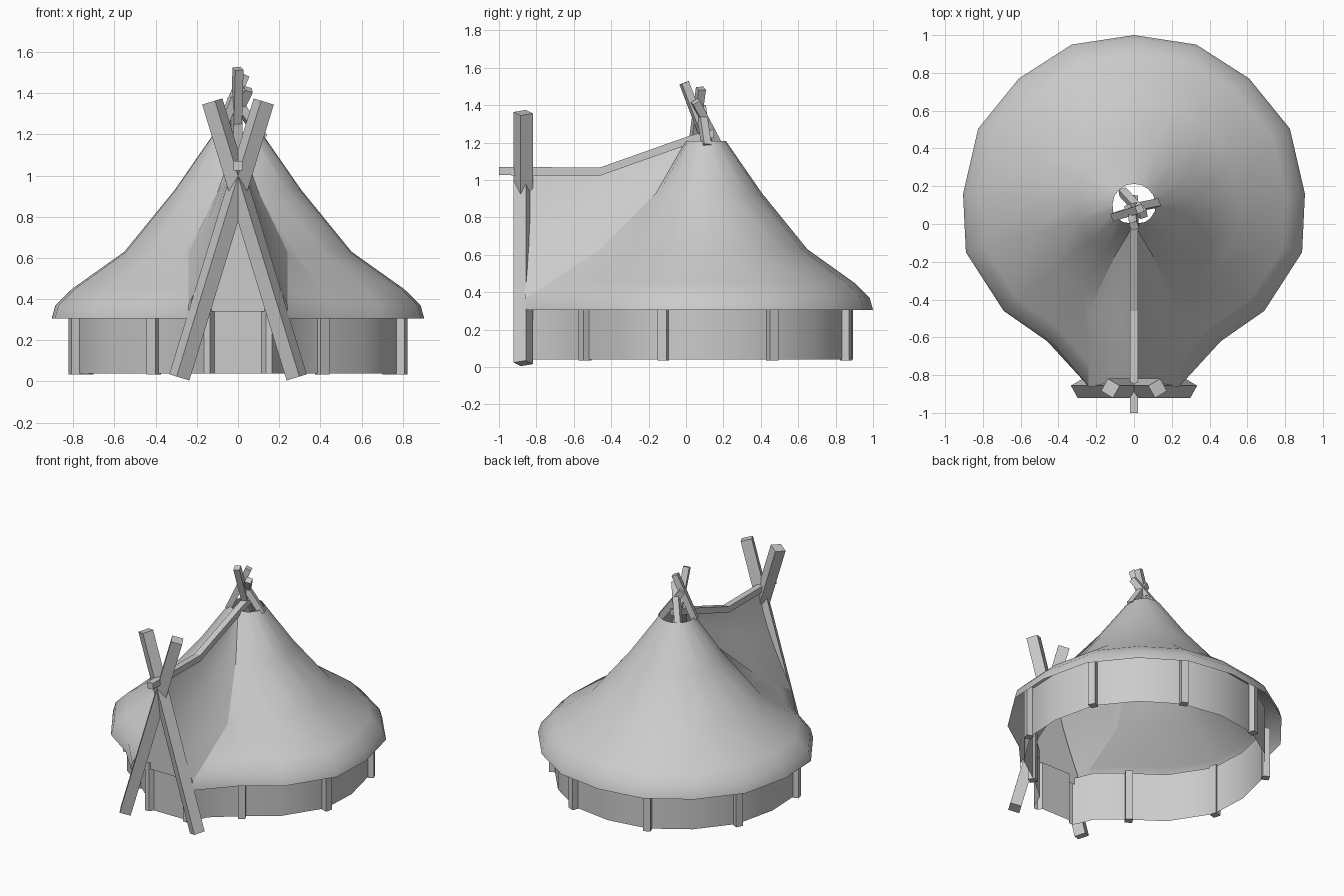
import bpy, math
from mathutils import Vector, Matrix

if "Cube" in bpy.data.objects:
    bpy.data.objects.remove(bpy.data.objects["Cube"])

CY = 0.1  # centre of the round tent in y


def mesh_object(name, verts, faces, smooth=None):
    me = bpy.data.meshes.new(name)
    me.from_pydata([tuple(v) for v in verts], [], faces)
    me.update()
    ob = bpy.data.objects.new(name, me)
    bpy.context.collection.objects.link(ob)
    bpy.ops.object.select_all(action='DESELECT')
    ob.select_set(True)
    bpy.context.view_layer.objects.active = ob
    if smooth:
        bpy.ops.object.shade_smooth_by_angle(angle=math.radians(smooth))
    return ob


def grid(name, rows, smooth=None, closed=False):
    n = len(rows[0])
    verts = [p for r in rows for p in r]
    faces = []
    for i in range(len(rows) - 1):
        for j in range(n if closed else n - 1):
            k = (j + 1) % n
            faces.append((i * n + j, i * n + k, (i + 1) * n + k, (i + 1) * n + j))
    return mesh_object(name, verts, faces, smooth)


def mirrored(half):
    # half runs from the x = 0 back point round the right side
    return [(-x, y, z) for x, y, z in half[:0:-1]] + list(half)


def beam(name, a, b, w, h, roll=0):
    a, b = Vector(a), Vector(b)
    d = (b - a).normalized()
    u = d.cross(Vector((0, 1, 0))).normalized()
    if abs(d.y) > 0.85:
        u = d.cross(Vector((0, 0, 1))).normalized()
    u = Matrix.Rotation(math.radians(roll), 3, d) @ u
    v = d.cross(u)
    c = [(-w, -h), (w, -h), (w, h), (-w, h)]
    verts = [e + u * (x / 2) + v * (y / 2) for e in (a, b) for x, y in c]
    faces = [(3, 2, 1, 0), (4, 5, 6, 7)] + [(i, (i + 1) % 4, (i + 1) % 4 + 4, i + 4) for i in range(4)]
    return mesh_object(name, verts, faces)


# Eave outline, right half, from back to front
outline = [(0, 1.0), (0.33, 0.95), (0.61, 0.77), (0.825, 0.505),
           (0.905, 0.16), (0.89, -0.15), (0.69, -0.46), (0.46, -0.62)]

# Roof: rings of the outline, ending on the porch seam (scale, z, seam x, seam y)
rings = [(1.0, 0.305, 0.24, -0.86), (0.98, 0.37, 0.24, -0.86), (0.89, 0.45, 0.24, -0.73),
         (0.61, 0.63, 0.24, -0.46), (0.34, 0.93, 0.095, -0.16), (0.125, 1.21, 0.0, 0.0)]
roof_rows = []
for s, z, sx, sy in rings:
    half = [(x * s, CY + (y - CY) * s, z) for x, y in outline] + [(sx, sy, z)]
    roof_rows.append(mirrored(half))
grid("roof", roof_rows, 40)

# Porch canopy: sagging cloth between ridge and seam
ridge_z = [1.03, 1.03, 1.03, 1.135, 1.21]
rows = []
for (s, z, sx, sy), rz in zip(rings[1:], ridge_z):
    half = []
    for i in range(6):
        t = i / 5
        half.append((sx * t ** 1.35, sy, rz + (z - rz) * t))
    rows.append(mirrored(half))
grid("porch_canopy", rows, 40)

# Door curtain closing the porch front
rows = []
for i in range(6):
    t = 0.03 + 0.97 * i / 5
    w = 0.235 * t ** 1.35
    z = 1.03 + (0.34 - 1.03) * t
    rows.append([(-w, -0.81, z), (0, -0.81, z), (w, -0.81, z)])
grid("door_curtain", rows)

# Low wall, curling in at the doorway
half = [(x * 0.88, CY + (y - CY) * 0.88) for x, y in outline]
half += [(0.23, -0.68), (0.185, -0.79), (0.165, -0.82), (0.135, -0.82), (0.115, -0.79)]
rows = [mirrored([(x, y, z) for x, y in half]) for z in (0.04, 0.39)]
grid("wall", rows, 35, closed=True)

# Wall posts on every other outline corner
for i in (1, 3, 5, 7):
    for side in (-1, 1):
        x, y = outline[i][0] * 0.89 * side, CY + (outline[i][1] - CY) * 0.89
        beam("wall_post", (x, y, 0.035), (x, y, 0.4), 0.05, 0.05,
             math.degrees(math.atan2(y - CY, x)))

# Crossed front poles
for side in (-1, 1):
    beam("front_pole", (-0.285 * side, -0.87, 0.02), (0.125 * side, -0.87, 1.36), 0.075, 0.075, 30 * side)

# Ridge pole
path = [(-1.0, 1.048), (-0.46, 1.045), (0.02, 1.215), (0.15, 1.25)]
rows = [[(-0.022, y, z - 0.022), (0.022, y, z - 0.022), (0.022, y, z + 0.022), (-0.022, y, z + 0.022)]
        for y, z in path]
ridge = grid("ridge_pole", rows, closed=True)
mesh = ridge.data
verts = [v.co.copy() for v in mesh.vertices]
faces = [tuple(p.vertices) for p in mesh.polygons] + [(0, 1, 2, 3), (15, 14, 13, 12)]
bpy.data.objects.remove(ridge)
mesh_object("ridge_pole", verts, faces)

# Crossed sticks at the smoke hole
sticks = [((-0.01, 0.13, 1.15), (0.0, -0.01, 1.52)),
          ((-0.1, 0.04, 1.19), (0.03, 0.08, 1.49)),
          ((0.12, 0.11, 1.18), (-0.03, 0.08, 1.39)),
          ((-0.06, 0.17, 1.19), (0.05, 0.05, 1.42))]
for a, b in sticks:
    beam("top_stick", a, b, 0.042, 0.042, 20)
